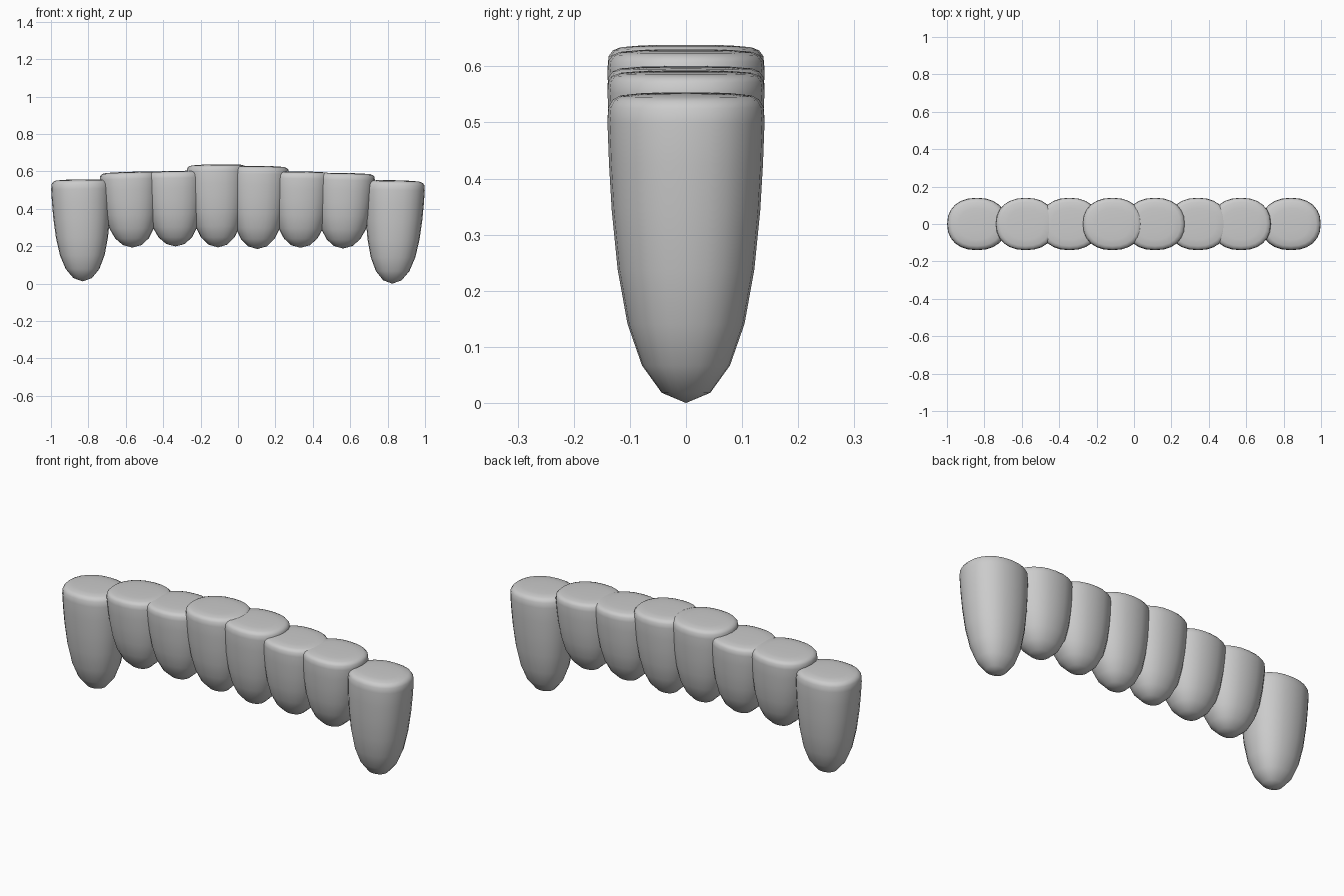
import bpy, bmesh, math

if "Cube" in bpy.data.objects:
    bpy.data.objects.remove(bpy.data.objects["Cube"])

SIDES = 24
HALF_X, HALF_Y = 0.16, 0.14

# Tooth profile: (relative height, relative radius) from tip to flat gum end
PROFILE = [(0.033, 0.31), (0.121, 0.56), (0.255, 0.745), (0.43, 0.87),
           (0.62, 0.945), (0.77, 0.98), (0.905, 1.0), (0.955, 0.985),
           (0.978, 0.93), (0.99, 0.84), (0.997, 0.6), (0.999, 0.3)]


def squircle(angle, power=2 / 2.25):
    """Slightly squared ellipse point on the unit circle."""
    c, s = math.cos(angle), math.sin(angle)
    return (math.copysign(abs(c) ** power, c), math.copysign(abs(s) ** power, s))


def make_tooth(name, tip_x, top_x, tip_z, top_z):
    """Loft rings from the tip to the top, leaning from tip_x to top_x."""
    bm = bmesh.new()
    height = top_z - tip_z
    lean = (top_x - tip_x) / height

    def vert(x, y, t):
        # leaning also tilts the top plane a little
        return bm.verts.new((tip_x + lean * t * height + x, y,
                             tip_z + t * height - lean * x * t * 0.8))

    rings = []
    for t, r in PROFILE:
        ring = []
        for i in range(SIDES):
            u, v = squircle(2 * math.pi * i / SIDES)
            ring.append(vert(u * r * HALF_X, v * r * HALF_Y, t))
        rings.append(ring)
    tip, top = vert(0, 0, 0), vert(0, 0, 1)

    for i in range(SIDES):
        j = (i + 1) % SIDES
        bm.faces.new((tip, rings[0][j], rings[0][i]))
        bm.faces.new((top, rings[-1][i], rings[-1][j]))
        for a, b in zip(rings, rings[1:]):
            bm.faces.new((a[i], a[j], b[j], b[i]))

    mesh = bpy.data.meshes.new(name)
    bm.to_mesh(mesh)
    bm.free()
    mesh.shade_smooth()
    obj = bpy.data.objects.new(name, mesh)
    bpy.context.collection.objects.link(obj)
    return obj


# Row of teeth: name, tip x, top x, tip z, top z
TEETH = [
    ("left_canine", -0.83, -0.84, 0.012, 0.558),
    ("left_outer_incisor", -0.565, -0.58, 0.193, 0.598),
    ("left_middle_incisor", -0.334, -0.345, 0.199, 0.603),
    ("left_central_incisor", -0.107, -0.115, 0.194, 0.638),
    ("right_central_incisor", 0.104, 0.113, 0.185, 0.63),
    ("right_middle_incisor", 0.334, 0.342, 0.192, 0.6),
    ("right_outer_incisor", 0.562, 0.573, 0.188, 0.592),
    ("right_canine", 0.825, 0.84, 0.0, 0.553),
]
for tooth in TEETH:
    make_tooth(*tooth)
